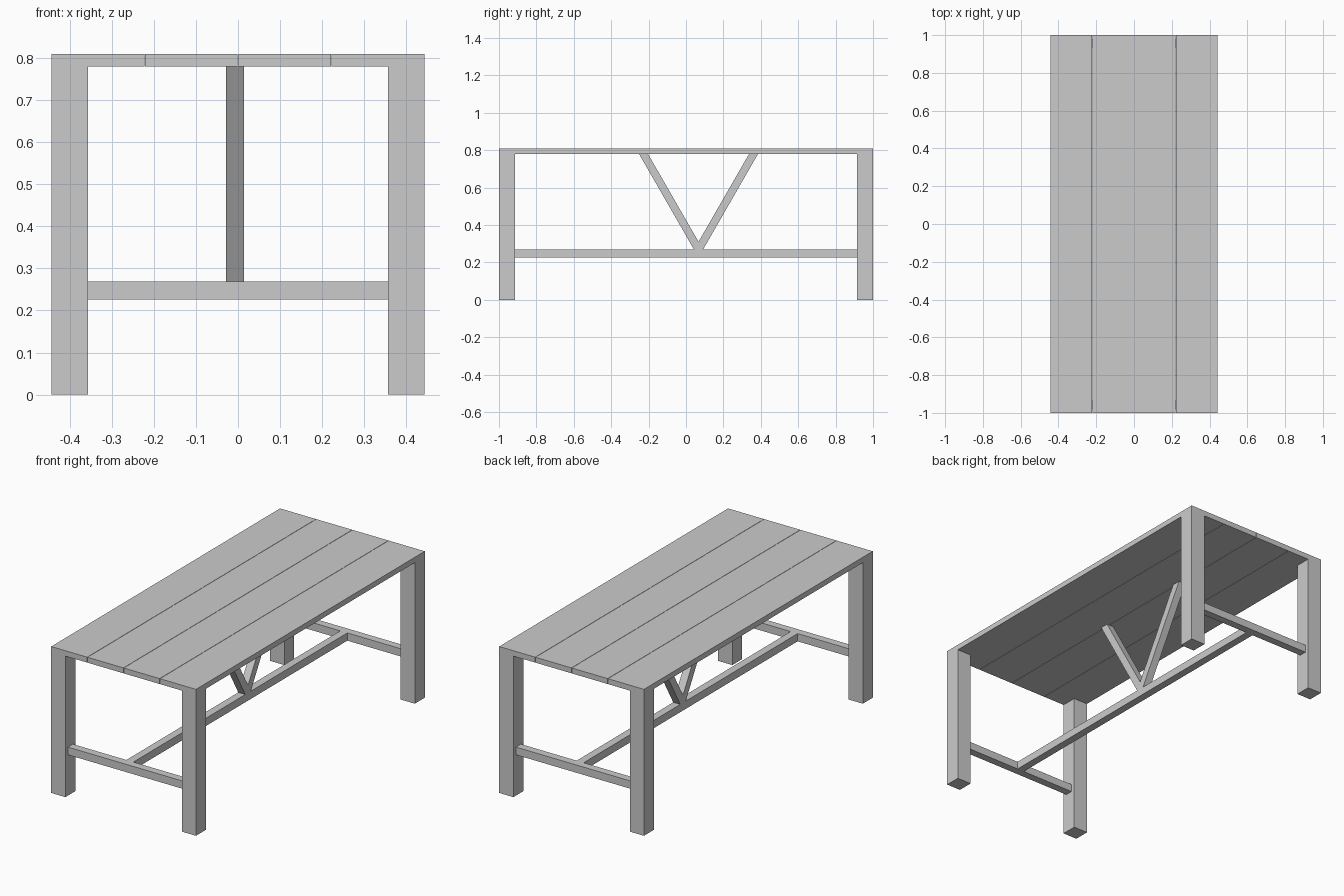
import bpy
import bmesh
from mathutils import Vector

cube = bpy.data.objects.get("Cube")
if cube:
    bpy.data.objects.remove(cube, do_unlink=True)

# Overall sizes
HALF_X, HALF_Y, HEIGHT = 0.443, 1.0, 0.81
LEG, TOP_THICK, GAP = 0.087, 0.03, 0.002
BAR, BAR_Z = 0.043, 0.247
CENTRE_X = -0.007
UNDERSIDE = HEIGHT - TOP_THICK

grey = bpy.data.materials.new("plain_grey")
grey.use_nodes = True
colour = (0.6, 0.6, 0.6, 1)
grey.diffuse_color = colour
grey.node_tree.nodes["Principled BSDF"].inputs["Base Color"].default_value = colour


def prism(name, outline, offset):
    """Extrude a flat outline along an offset into a closed solid."""
    bm = bmesh.new()
    face = bm.faces.new([bm.verts.new(p) for p in outline])
    extruded = bmesh.ops.extrude_face_region(bm, geom=[face], use_keep_orig=True)
    moved = [v for v in extruded["geom"] if isinstance(v, bmesh.types.BMVert)]
    bmesh.ops.translate(bm, verts=moved, vec=Vector(offset))
    bmesh.ops.recalc_face_normals(bm, faces=bm.faces)
    mesh = bpy.data.meshes.new(name)
    bm.to_mesh(mesh)
    bm.free()
    mesh.materials.append(grey)
    obj = bpy.data.objects.new(name, mesh)
    bpy.context.collection.objects.link(obj)
    return obj


def box(name, x, y, z):
    """Solid between (low, high) limits on each axis."""
    outline = [(x[0], y[0], z[0]), (x[1], y[0], z[0]),
               (x[1], y[1], z[0]), (x[0], y[1], z[0])]
    return prism(name, outline, (0, 0, z[1] - z[0]))


def around(centre, width):
    return centre - width / 2, centre + width / 2


# Square legs, flush with the table top
leg_x, leg_y = HALF_X - LEG / 2, HALF_Y - LEG / 2
for end, sy in (("front", -1), ("back", 1)):
    for side, sx in (("left", 1), ("right", -1)):
        box(f"{end}_{side}_leg", around(sx * leg_x, LEG),
            around(sy * leg_y, LEG), (0, HEIGHT))
    # Cross stretcher between the two legs of this end
    box(f"{end}_stretcher", (LEG - HALF_X, HALF_X - LEG),
        around(sy * leg_y, BAR), around(BAR_Z, BAR))

# Table top: two inner planks and two outer planks notched around the legs
plank = HALF_X / 2
for side, s in (("left", 1), ("right", -1)):
    box(f"inner_{side}_plank", sorted((s * GAP / 2, s * (plank - GAP / 2))),
        (-HALF_Y, HALF_Y), (UNDERSIDE, HEIGHT))
    near, notch, far = plank + GAP / 2, HALF_X - LEG, HALF_X
    half = [(near, HALF_Y), (notch, HALF_Y),
            (notch, HALF_Y - LEG), (far, HALF_Y - LEG)]
    outline = half + [(x, -y) for x, y in reversed(half)]
    prism(f"outer_{side}_plank", [(s * x, y, UNDERSIDE) for x, y in outline],
          (0, 0, TOP_THICK))

# Long stretcher joining the cross stretchers
reach = leg_y - BAR / 2
box("long_stretcher", around(CENTRE_X, BAR), (-reach, reach), around(BAR_Z, BAR))

# V-shaped braces, mitred where they meet on the long stretcher
foot_y, foot_z = 0.067, BAR_Z + BAR / 2
spread, half_width = 0.294, 0.024
slope = (UNDERSIDE - foot_z) / spread
for name, s in (("front_brace", -1), ("back_brace", 1)):
    profile = [(0, foot_z), (half_width, foot_z),
               (spread + half_width, UNDERSIDE), (spread - half_width, UNDERSIDE),
               (0, foot_z + half_width * slope)]
    prism(name, [(CENTRE_X - BAR / 2, foot_y + s * y, z) for y, z in profile],
          (BAR, 0, 0))
